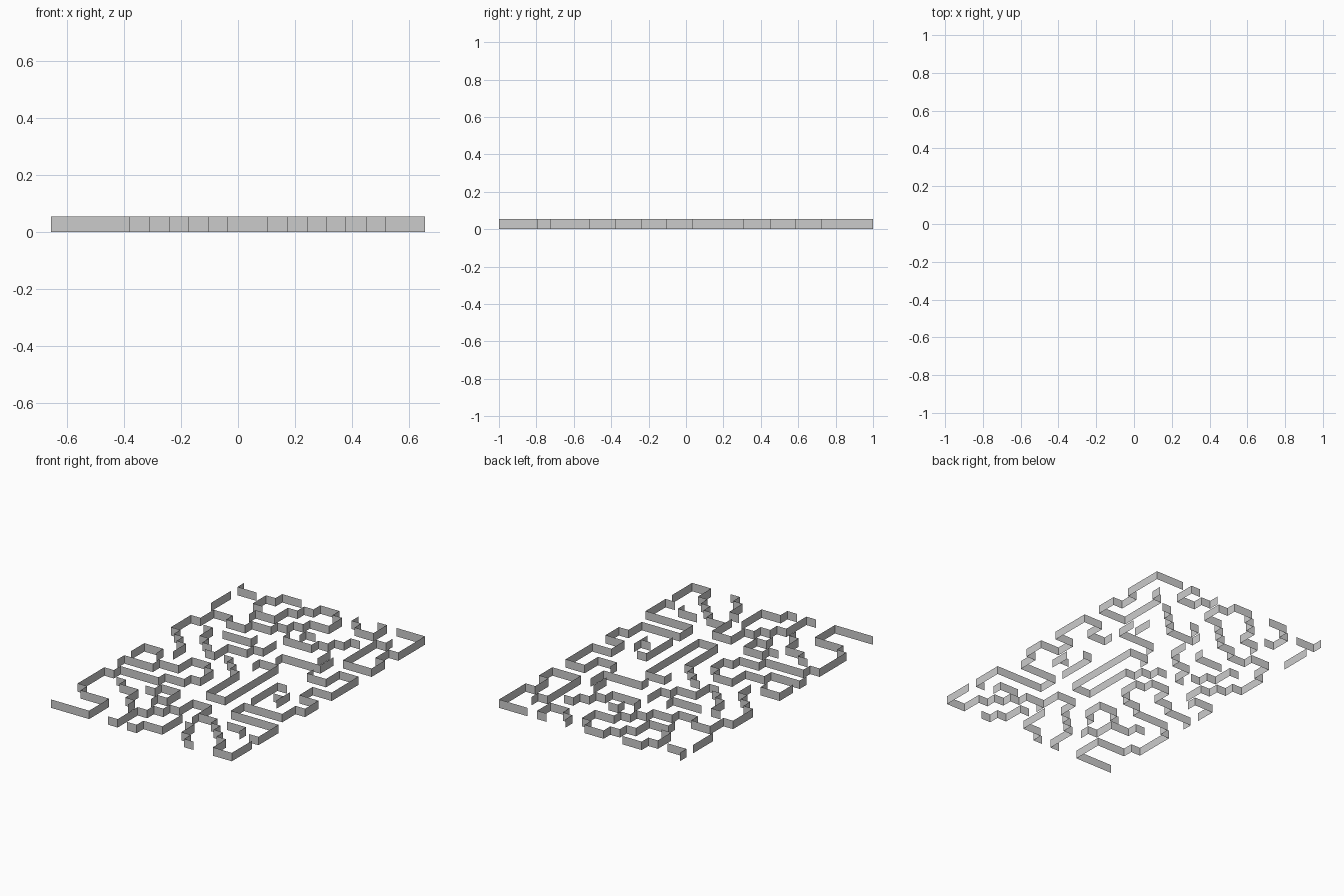
import bpy
import bmesh

if "Cube" in bpy.data.objects:
    bpy.data.objects.remove(bpy.data.objects["Cube"])

CELL = 2 / 29            # maze is 19 cells wide, 29 cells deep
HEIGHT = 0.055
STEP = {"R": (1, 0), "L": (-1, 0), "U": (0, -1), "D": (0, 1)}


def wall(name, col, row, moves):
    """Thin upright wall following a grid walk, e.g. 'R2D' (row 0 is the back edge)."""
    path = [(col, row)]
    for i, c in enumerate(moves):
        if c in STEP:
            n = int(moves[i + 1]) if moves[i + 1:i + 2].isdigit() else 1
            col, row = col + STEP[c][0] * n, row + STEP[c][1] * n
            path.append((col, row))
    bm = bmesh.new()
    pairs = []
    for c, r in path:
        x, y = (c - 9.5) * CELL, (14.5 - r) * CELL
        pairs.append((bm.verts.new((x, y, 0)), bm.verts.new((x, y, HEIGHT))))
    for (a, b), (d, e) in zip(pairs, pairs[1:]):
        bm.faces.new((a, d, e, b))
    mesh = bpy.data.meshes.new(name)
    bm.to_mesh(mesh)
    bm.free()
    bpy.context.collection.objects.link(bpy.data.objects.new(name, mesh))


# Back section of the maze
wall("back_left_corner_wall", 0, 0, "DR2")
wall("back_left_side_wall", 0, 2, "D3")
wall("back_alcove_wall", 6, 0, "L2DLD2R")
wall("back_left_winding_wall", 4, 5,
     "UR2U2RURUR2DRD2L2DLDLDL2DL2UL2D2LD3RDRDRD2")
wall("back_pocket_wall", 12, 0, "DRDR2U2L")
wall("back_right_wall", 16, 0, "R3D4LD2RD2L3U5RU")
wall("back_stair_wall", 15, 4, "LDLDLDL3U")
wall("back_hook_wall", 11, 5, "LD")

# Middle section
wall("short_divider_wall", 14, 7, "D2")
wall("middle_right_wall", 15, 8, "D2L4D")
wall("middle_left_stair_wall", 2, 9, "RD2RDR")
wall("middle_left_hook_wall", 4, 9, "R3U")
wall("middle_stair_wall", 9, 8, "D2LDL2D2L")
wall("central_loop_wall", 7, 13, "RDRDRD5R2U8L2D")
wall("right_winding_wall", 15, 11, "DR2U2R2D4L2D2R2D2LD2L4D2R5D3L")
wall("inner_right_wall", 14, 19, "U4R")
wall("tee_stem_wall", 15, 17, "R")
wall("tee_bar_wall", 16, 16, "D2")
wall("left_gate_wall", 0, 17, "U2R2D")

# Front section
wall("front_left_winding_wall", 0, 19,
     "UR3UR2U2R2DRD2LDL2DL4DLD4RDR3D3L4")
wall("front_left_stair_wall", 2, 22, "RDR2D2RD")
wall("front_left_pocket_wall", 5, 22, "RUR2D2LD")
wall("front_middle_wall", 6, 29, "RU3RURURU2R2D3")
wall("front_right_hook_wall", 15, 24, "R2D")
wall("front_right_stair_wall", 19, 26, "D3L2U2LULULUL2")
wall("front_step_wall", 12, 26, "RD2RDR")
wall("front_entry_wall", 8, 29, "RUR2U3")
